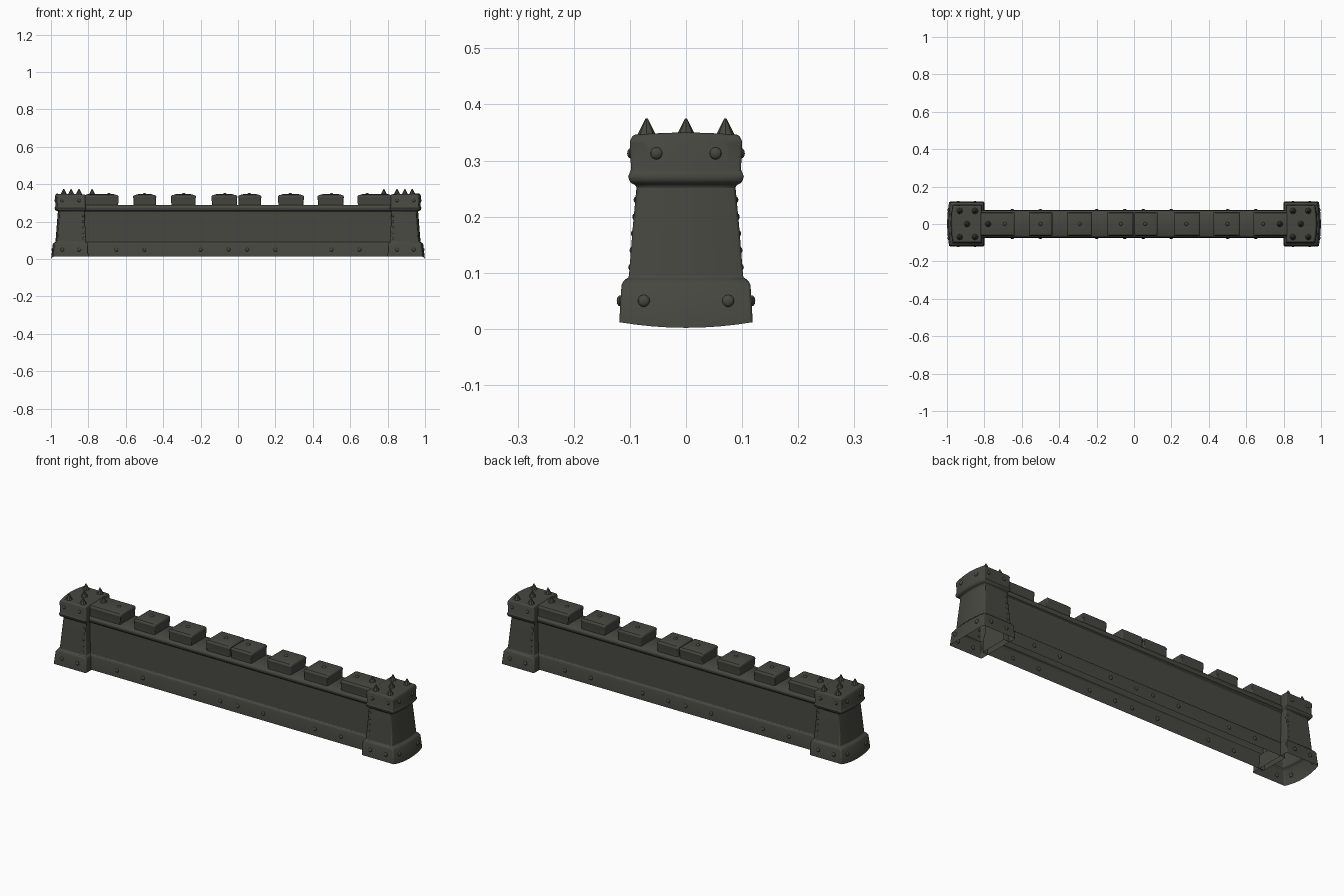
import bpy, bmesh, math
from mathutils import Vector

if "Cube" in bpy.data.objects:
    bpy.data.objects.remove(bpy.data.objects["Cube"])

stone = bpy.data.materials.new("dark stone")
stone.diffuse_color = (0.062, 0.063, 0.052, 1)
stone.use_nodes = True
stone.node_tree.nodes["Principled BSDF"].inputs["Base Color"].default_value = stone.diffuse_color


def finish(name, bm, bevel=0.0, angle=35):
    bmesh.ops.recalc_face_normals(bm, faces=bm.faces)
    me = bpy.data.meshes.new(name)
    bm.to_mesh(me)
    bm.free()
    ob = bpy.data.objects.new(name, me)
    bpy.context.collection.objects.link(ob)
    me.materials.append(stone)
    if bevel:
        m = ob.modifiers.new("bevel", 'BEVEL')
        m.width, m.segments = bevel, 2
        m.limit_method, m.angle_limit = 'ANGLE', math.radians(40)
    bpy.ops.object.select_all(action='DESELECT')
    ob.select_set(True)
    bpy.context.view_layer.objects.active = ob
    bpy.ops.object.shade_smooth_by_angle(angle=math.radians(angle))
    return ob


def loft(bm, rings):
    """Skin a stack of closed rings; the top is capped, the underside stays open."""
    rows = [[bm.verts.new(p) for p in r] for r in rings]
    n = len(rows[0])
    for a, b in zip(rows, rows[1:]):
        for i in range(n):
            bm.faces.new((a[i], a[(i + 1) % n], b[(i + 1) % n], b[i]))
    bm.faces.new(rows[-1])


def add_cone(bm, x, y, z, r, h):
    res = bmesh.ops.create_cone(bm, cap_ends=True, segments=8, radius1=r, radius2=0.002, depth=h)
    bmesh.ops.translate(bm, verts=res['verts'], vec=(x, y, z + h / 2))


def add_stud(bm, x, y, z, r, normal):
    res = bmesh.ops.create_uvsphere(bm, u_segments=10, v_segments=6, radius=r)
    n = Vector(normal)
    for v in res['verts']:
        v.co -= n * v.co.dot(n) * 0.35
        v.co += Vector((x, y, z))


# Towers: stepped profile (z, outer x, inner x, half depth) with a bowed outer side
TOWER = [(0.012, 0.988, 0.80, 0.119), (0.078, 0.980, 0.802, 0.115), (0.088, 0.972, 0.808, 0.110),
         (0.091, 0.965, 0.812, 0.102), (0.18, 0.958, 0.817, 0.095), (0.255, 0.952, 0.820, 0.088),
         (0.261, 0.966, 0.815, 0.100), (0.272, 0.970, 0.812, 0.103), (0.284, 0.965, 0.815, 0.098),
         (0.335, 0.968, 0.814, 0.1), (0.346, 0.960, 0.820, 0.094)]
for s, side in ((-1, "left"), (1, "right")):
    rings = []
    for z, xo, xi, hy in TOWER:
        ring = [(s * xi, hy, z), (s * xi, -hy, z)]
        for i in range(9):
            t = -1 + i / 4
            k = 1 - t * t
            dip = 0.010 if z < 0.05 else (-0.004 if z > 0.34 else 0)
            ring.append((s * (xo + 0.011 * k), t * hy, z - dip * k))
        rings.append(ring)
    bm = bmesh.new()
    loft(bm, rings)
    finish(side + "_tower", bm, 0.004)

    # Spikes on the tower top
    bm = bmesh.new()
    for x, y in ((0.932, 0.07), (0.932, -0.07), (0.85, 0.07), (0.85, -0.07), (0.892, 0), (0.78, 0)):
        add_cone(bm, s * x, y, 0.343, 0.018, 0.032)
    finish(side + "_tower_spikes", bm)

    # Studs on base, cap and shaft edges
    bm = bmesh.new()
    for y in (-0.075, 0.075):
        add_stud(bm, s * 0.990, y, 0.05, 0.011, (1, 0, 0))
        add_stud(bm, s * 0.974, y * 0.7, 0.313, 0.011, (1, 0, 0))
    for f in (-1, 1):
        for x in (0.94, 0.85):
            add_stud(bm, s * x, f * 0.117, 0.05, 0.010, (0, 1, 0))
            add_stud(bm, s * x, f * 0.099, 0.313, 0.009, (0, 1, 0))
        for i in range(5):
            z = 0.11 + i * 0.03
            add_stud(bm, s * 0.83, f * (0.101 - (z - 0.09) * 0.08), z, 0.0055, (0, 1, 0))
    finish(side + "_tower_studs", bm)

# Curtain wall: plinth, recessed face and cornice
WALL = [(0.014, 0.075), (0.078, 0.073), (0.088, 0.070), (0.091, 0.062), (0.252, 0.058),
        (0.260, 0.069), (0.273, 0.073), (0.285, 0.067), (0.288, 0.062)]
bm = bmesh.new()
loft(bm, [[(-0.83, -h, z), (0.83, -h, z), (0.83, h, z), (-0.83, h, z)] for z, h in WALL])
finish("curtain_wall", bm, 0.003)

# Merlons along the wall top, with softly crowned tops
SPANS = [(-0.83, -0.637), (-0.562, -0.436), (-0.36, -0.224), (-0.143, -0.003), (0.0, 0.126),
         (0.212, 0.354), (0.424, 0.567), (0.637, 0.83)]
for n, (a, b) in enumerate(SPANS):
    bm = bmesh.new()
    rings = []
    for z, d, h in ((0.28, 0.004, 0.063), (0.325, 0.002, 0.064), (0.333, 0.0, 0.066),
                    (0.341, 0.005, 0.060), (0.347, 0.03, 0.040)):
        rings.append([(a + d, -h, z), (b - d, -h, z), (b - d, h, z), (a + d, h, z)])
    loft(bm, rings)
    finish(f"merlon_{n + 1}", bm, 0.004, 30)

# Studs on merlon tops and along the plinth
bm = bmesh.new()
for x in (-0.69, -0.50, -0.29, -0.07, 0.06, 0.28, 0.50, 0.69):
    add_stud(bm, x, 0, 0.347, 0.010, (0, 0, 1))
for x in (-0.65, -0.5, -0.2, -0.05, 0.05, 0.2, 0.5, 0.65):
    for f in (-1, 1):
        add_stud(bm, x, f * 0.074, 0.05, 0.010, (0, 1, 0))
finish("wall_studs", bm)
